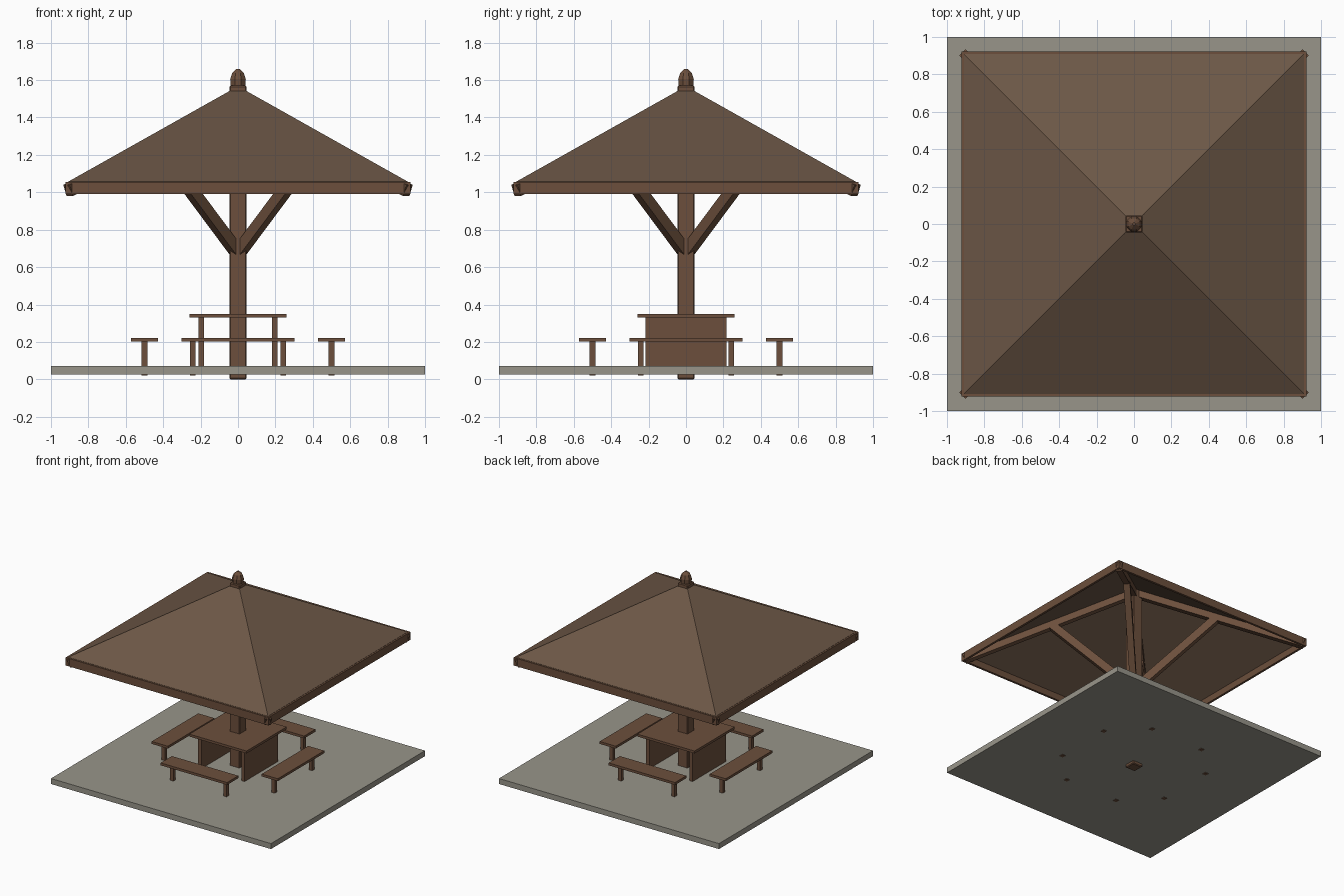
import bpy, bmesh, math
from mathutils import Vector

if "Cube" in bpy.data.objects:
    bpy.data.objects.remove(bpy.data.objects["Cube"])


def material(name, srgb):
    m = bpy.data.materials.new(name)
    lin = [((c / 255 + 0.055) / 1.055) ** 2.4 for c in srgb]
    m.diffuse_color = (*lin, 1)
    m.use_nodes = True
    m.node_tree.nodes["Principled BSDF"].inputs["Base Color"].default_value = m.diffuse_color
    return m


WOOD = material("brown wood", (108, 79, 60))
ROOF = material("roof brown", (108, 87, 70))
STONE = material("grey stone", (152, 149, 138))


def finish(name, bm, mat):
    bmesh.ops.recalc_face_normals(bm, faces=bm.faces)
    me = bpy.data.meshes.new(name)
    bm.to_mesh(me)
    bm.free()
    me.materials.append(mat)
    ob = bpy.data.objects.new(name, me)
    bpy.context.collection.objects.link(ob)
    return ob


def box(name, lo, hi, mat, turn=0):
    bm = bmesh.new()
    bmesh.ops.create_cube(bm, size=1)
    lo, hi = Vector(lo), Vector(hi)
    for v in bm.verts:
        v.co = (lo + hi) / 2 + v.co * (hi - lo)
    ob = finish(name, bm, mat)
    ob.rotation_euler.z = turn
    return ob


def side_board(name, profile, width, mat, turn):
    """Extrude an (r, z) profile sideways and turn it about the centre post."""
    bm = bmesh.new()
    face = bm.faces.new([bm.verts.new((r, -width / 2, z)) for r, z in profile])
    ext = bmesh.ops.extrude_face_region(bm, geom=[face])
    for v in ext["geom"]:
        if isinstance(v, bmesh.types.BMVert):
            v.co.y += width
    ob = finish(name, bm, mat)
    ob.rotation_euler.z = turn
    return ob


# paved base
box("base_slab", (-1, -1, 0.025), (1, 1, 0.07), STONE)

# centre post with softened ends
post = box("centre_post", (-0.045, -0.045, 0), (0.045, 0.045, 1.57), WOOD)
bev = post.modifiers.new("bevel", 'BEVEL')
bev.width = 0.006
bev.segments = 1

# faceted finial, lathed from a short profile
bm = bmesh.new()
rings = []
for r, z in [(0.042, 1.565), (0.045, 1.605), (0.033, 1.638), (0.008, 1.66)]:
    rings.append([bm.verts.new((r * math.cos(a), r * math.sin(a), z))
                  for a in [math.pi / 8 + i * math.pi / 4 for i in range(8)]])
for a, b in zip(rings, rings[1:]):
    for i in range(8):
        j = (i + 1) % 8
        bm.faces.new((a[i], a[j], b[j], b[i]))
bm.faces.new(rings[0])
bm.faces.new(rings[-1])
finish("finial", bm, WOOD)

# roof: thin hollow pyramid
E, APEX, SLOPE, T = 0.908, 1.567, 0.562, 0.015
bm = bmesh.new()
shells = []
for drop in (0, T):
    z = APEX - SLOPE * E - drop
    ring = [bm.verts.new((x * E, y * E, z)) for x, y in ((-1, -1), (1, -1), (1, 1), (-1, 1))]
    shells.append((ring, bm.verts.new((0, 0, APEX - drop))))
for i in range(4):
    j = (i + 1) % 4
    for ring, top in shells:
        bm.faces.new((ring[i], ring[j], top))
    o, n = shells[0][0], shells[1][0]
    bm.faces.new((o[i], o[j], n[j], n[i]))
finish("roof", bm, ROOF)

# parts repeated on each of the four sides
for k in range(4):
    t = k * math.pi / 2
    # eave board
    half = 0.922 if k % 2 == 0 else 0.904
    box("eave_board", (-half, -0.922, 0.99), (half, -0.904, 1.055), WOOD, t)
    # bench
    box("bench_seat", (-0.302, -0.573, 0.202), (0.302, -0.427, 0.222), WOOD, t)
    for s in (-1, 1):
        box("bench_leg", (s * 0.242 - 0.015, -0.515, 0.02),
            (s * 0.242 + 0.015, -0.485, 0.203), WOOD, t)

    # hip rafter with square-cut end
    d = t + math.pi / 4
    m = SLOPE / math.sqrt(2)
    top = lambda r: APEX - 0.012 - m * r
    vert = 0.07
    side_board("hip_rafter", [(0.02, top(0.02)), (1.297, top(1.297)),
                              (1.272, top(1.272) - vert), (0.02, top(0.02) - vert)],
               0.048, WOOD, d)
    # diagonal brace from post to rafter
    low = lambda r: 0.63 + 0.95 * r
    cut = lambda off: (top(0) - 0.05 - 0.63 - off) / (0.95 + m)
    r1, r2 = cut(0), cut(0.085)
    side_board("brace", [(0.03, low(0.03)), (r1, low(r1)),
                         (r2, low(r2) + 0.085), (0.03, low(0.03) + 0.085)],
               0.05, WOOD, d)

# table round the post
box("table_top", (-0.26, -0.26, 0.33), (0.26, 0.26, 0.35), WOOD)
for s in (-1, 1):
    box("table_side_panel", (s * 0.197 - 0.015, -0.217, 0.06),
        (s * 0.197 + 0.015, 0.217, 0.331), WOOD)
